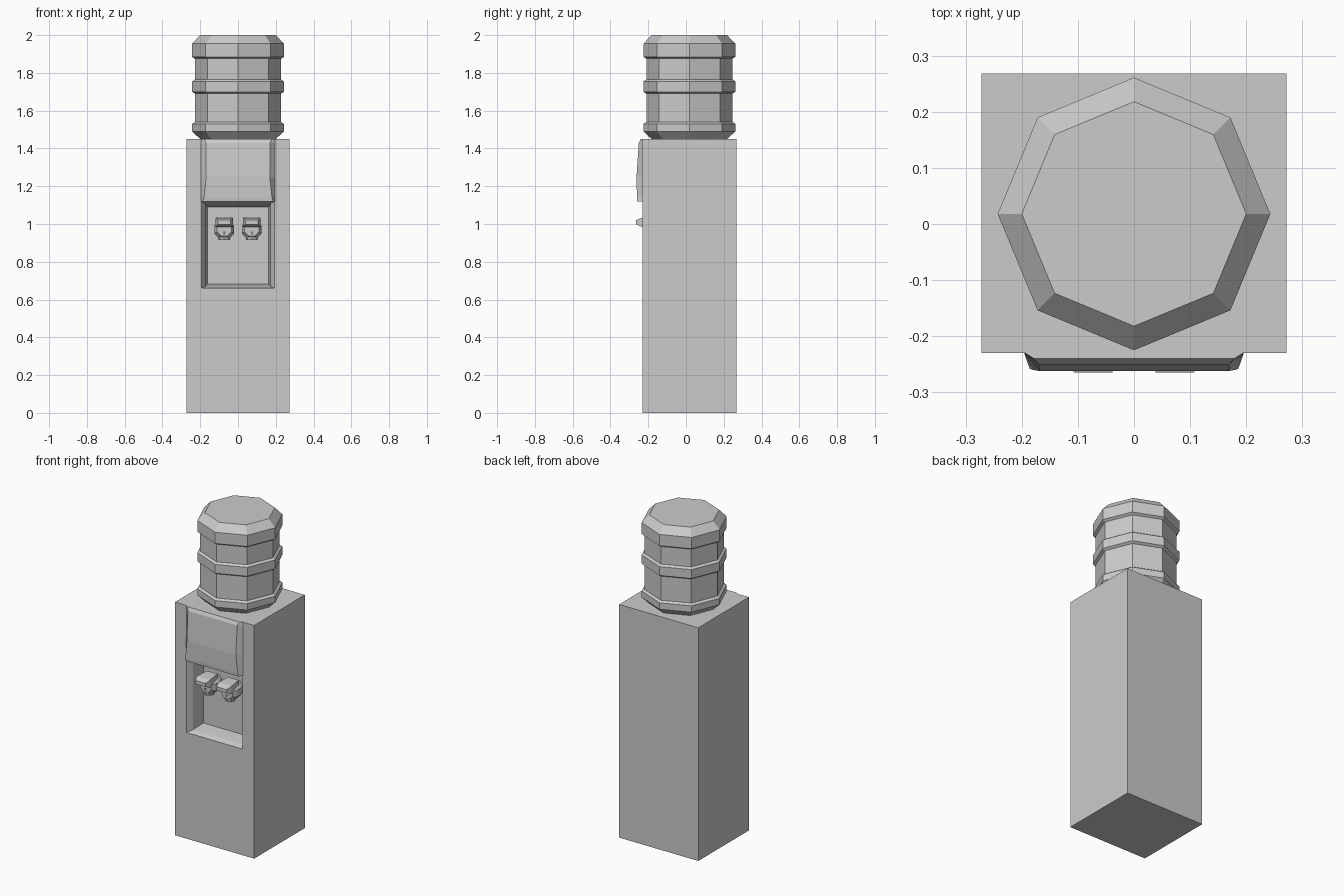
import bpy, bmesh
from math import cos, sin, pi

if "Cube" in bpy.data.objects:
    bpy.data.objects.remove(bpy.data.objects["Cube"])


def loft(name, rings):
    """Closed mesh through a stack of equally sized rings."""
    bm = bmesh.new()
    loops = [[bm.verts.new(p) for p in ring] for ring in rings]
    n = len(loops[0])
    for a, b in zip(loops, loops[1:]):
        for i in range(n):
            j = (i + 1) % n
            bm.faces.new((a[i], a[j], b[j], b[i]))
    bm.faces.new(loops[0])
    bm.faces.new(loops[-1])
    bmesh.ops.recalc_face_normals(bm, faces=bm.faces)
    mesh = bpy.data.meshes.new(name)
    bm.to_mesh(mesh)
    bm.free()
    ob = bpy.data.objects.new(name, mesh)
    bpy.context.collection.objects.link(ob)
    return ob


def rect_y(y, hw, z0, z1, cx=0):
    return [(cx - hw, y, z0), (cx + hw, y, z0), (cx + hw, y, z1), (cx - hw, y, z1)]


def oct_z(r, z, cx=0, cy=0):
    return [(cx + r * cos(i * pi / 4), cy + r * sin(i * pi / 4), z) for i in range(8)]


def oct_y(r, y, cx, cz):
    return [(cx + r * cos((i + .5) * pi / 4), y, cz + r * sin((i + .5) * pi / 4))
            for i in range(8)]


# Cabinet with a recessed dispensing niche
cabinet = loft("cabinet", [rect_y(-.23, .272, 0, 1.45), rect_y(.268, .272, 0, 1.45)])
cutter = loft("niche_cutter", [rect_y(-.25, .195, .657, 1.122),
                               rect_y(-.23, .193, .66, 1.12),
                               rect_y(-.197, .172, .67, 1.108),
                               rect_y(-.11, .162, .682, 1.09)])
cutter.hide_render = True
cutter.hide_viewport = True
cut = cabinet.modifiers.new("niche", 'BOOLEAN')
cut.operation = 'DIFFERENCE'
cut.solver = 'EXACT'
cut.object = cutter

# Bulging hood above the niche: (z, front y, front half width)
hood_rows = [(1.12, -.258, .186), (1.14, -.26, .18), (1.25, -.262, .168),
             (1.43, -.25, .17), (1.45, -.24, .178)]
loft("hood", [[(-.196, -.229, z), (-hw, y, z), (hw, y, z), (.196, -.229, z)]
              for z, y, hw in hood_rows])

# Eight-sided ribbed bottle: (radius, z)
bottle_profile = [(.2, 1.45), (.243, 1.49), (.243, 1.53), (.228, 1.54), (.228, 1.69),
                  (.243, 1.70), (.243, 1.755), (.228, 1.765), (.228, 1.875),
                  (.243, 1.885), (.243, 1.955), (.2, 2.0)]
loft("bottle", [oct_z(r, z, 0, .018) for r, z in bottle_profile])

# Two taps: body, lever and spout
for side, cx in (("left", -.073), ("right", .073)):
    loft(side + "_tap_body", [oct_y(.04, -.105, cx, .975), oct_y(.056, -.15, cx, .97),
                              oct_y(.056, -.19, cx, .97), oct_y(.042, -.215, cx, .975)])
    loft(side + "_tap_lever", [rect_y(-.15, .036, .99, 1.036, cx),
                               rect_y(-.235, .046, .985, 1.032, cx),
                               rect_y(-.265, .034, .998, 1.02, cx)])
    loft(side + "_tap_spout", [oct_z(.03, .915, cx, -.18), oct_z(.04, .96, cx, -.18)])
